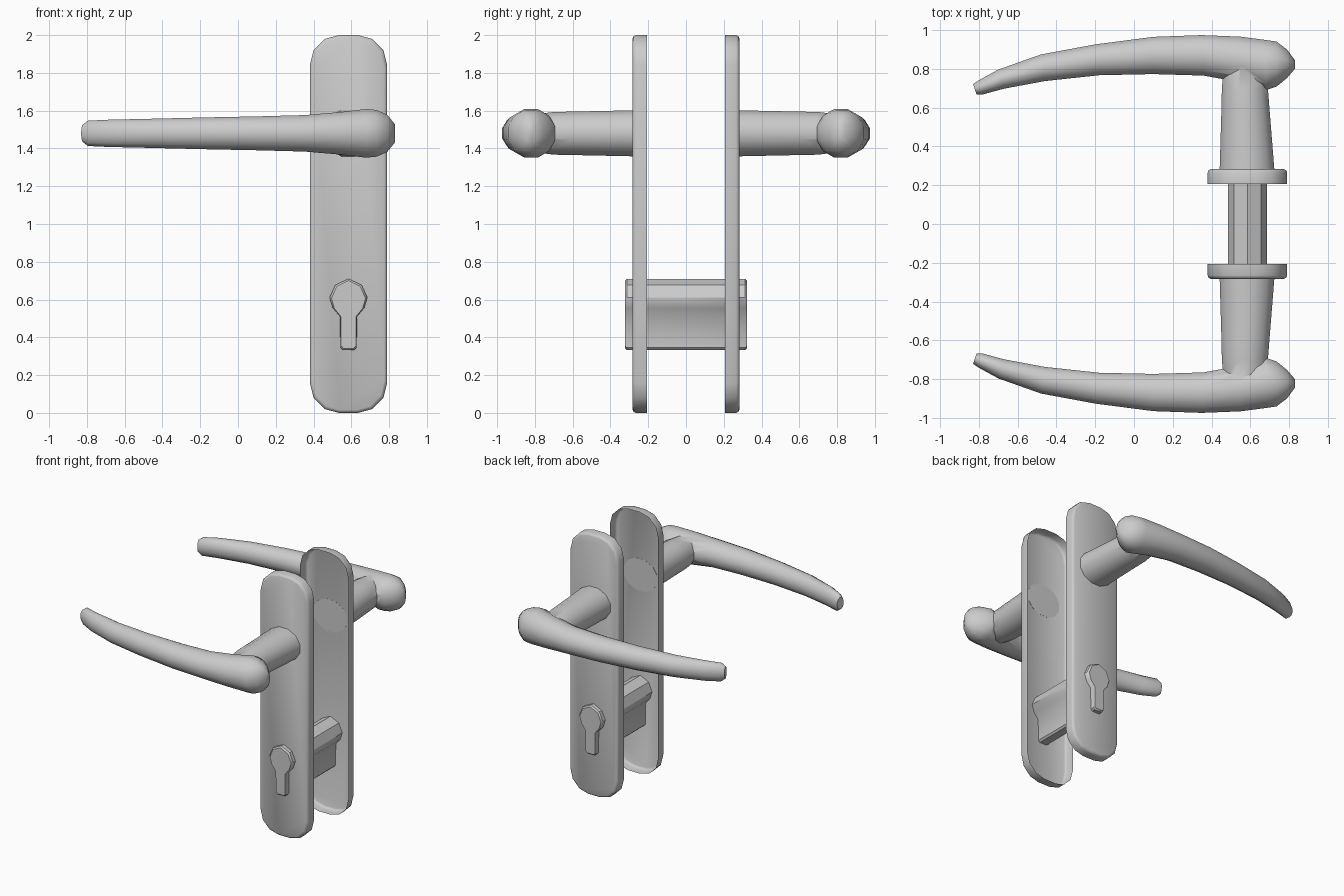
import bpy, bmesh, math
from mathutils import Vector

if "Cube" in bpy.data.objects:
    bpy.data.objects.remove(bpy.data.objects["Cube"])

CX, LEVER_Z = 0.585, 1.48


def loft(name, rings, cap_start=True, cap_end=True, angle=50):
    """Skin closed rings of points into a smooth-shaded object."""
    bm = bmesh.new()
    loops = [[bm.verts.new(p) for p in r] for r in rings]
    n = len(loops[0])
    for a, b in zip(loops, loops[1:]):
        for i in range(n):
            j = (i + 1) % n
            bm.faces.new((a[i], a[j], b[j], b[i]))
    if cap_start:
        bm.faces.new(loops[0][::-1])
    if cap_end:
        bm.faces.new(loops[-1])
    bmesh.ops.recalc_face_normals(bm, faces=bm.faces)
    mesh = bpy.data.meshes.new(name)
    bm.to_mesh(mesh)
    bm.free()
    ob = bpy.data.objects.new(name, mesh)
    bpy.context.collection.objects.link(ob)
    smooth(ob, angle)
    return ob


def smooth(ob, angle):
    bpy.ops.object.select_all(action='DESELECT')
    bpy.context.view_layer.objects.active = ob
    ob.select_set(True)
    bpy.ops.object.shade_smooth_by_angle(angle=math.radians(angle))


def ellipse(center, u, v, n=12):
    c, u, v = Vector(center), Vector(u), Vector(v)
    return [c + u * math.cos(t) + v * math.sin(t)
            for t in (2 * math.pi * (i + 0.5) / n for i in range(n))]


# plate outline: one corner mirrored to all four
corner = [(0.205, 0.84), (0.185, 0.92), (0.125, 0.98), (0.05, 1.0)]
half = corner + [(-x, z) for x, z in reversed(corner)]
outline = half + [(-x, -z) for x, z in half]


def plate_ring(y, inset):
    return [(CX + x * (1 - inset / 0.205), y, 1 + z * (1 - inset)) for x, z in outline]


# lever stations: outer edge x, y, inner edge x, y, half height
stations = [
    (-0.83, 0.722, -0.812, 0.668, 0.045),
    (-0.80, 0.742, -0.785, 0.667, 0.068),
    (-0.70, 0.797, -0.67, 0.698, 0.073),
    (-0.48, 0.875, -0.46, 0.737, 0.078),
    (-0.20, 0.927, -0.18, 0.767, 0.085),
    (0.10, 0.966, 0.10, 0.773, 0.091),
    (0.35, 0.975, 0.36, 0.765, 0.098),
    (0.55, 0.967, 0.55, 0.73, 0.115),
    (0.68, 0.95, 0.68, 0.69, 0.131),
    (0.735, 0.942, 0.735, 0.708, 0.125),
    (0.79, 0.90, 0.79, 0.753, 0.10),
    (0.83, 0.845, 0.83, 0.80, 0.05),
]

for side, s in (("front", -1), ("back", 1)):
    # hollow back plate, open towards the door
    loft(side + "_plate", [plate_ring(s * 0.207, 0), plate_ring(s * 0.265, 0),
                           plate_ring(s * 0.277, 0.005), plate_ring(s * 0.283, 0.016)],
         cap_start=False)

    # curved lever
    rings = []
    for ox, oy, ix, iy, hz in stations:
        o, i = Vector((ox, s * oy, LEVER_Z)), Vector((ix, s * iy, LEVER_Z))
        rings.append(ellipse((o + i) / 2, (o - i) / 2 * 1.03, (0, 0, hz * 1.02)))
    lever = loft(side + "_lever", rings)

    # neck joining lever to plate
    neck = loft(side + "_neck", [
        ellipse((x, s * y, LEVER_Z), (rx, 0, 0), (0, 0, rz))
        for x, y, rx, rz in ((0.583, 0.282, 0.146, 0.126), (0.575, 0.60, 0.128, 0.119),
                             (0.572, 0.70, 0.123, 0.117), (0.572, 0.83, 0.11, 0.10))])
    mod = lever.modifiers.new("join_neck", 'BOOLEAN')
    mod.operation, mod.solver, mod.object = 'UNION', 'EXACT', neck
    bpy.context.view_layer.objects.active = lever
    bpy.ops.object.modifier_apply(modifier=mod.name)
    bpy.data.objects.remove(neck)
    smooth(lever, 50)

# keyhole-profile lock cylinder through both plates
key = [(0.07, 0.677), (0.1, 0.61), (0.083, 0.555), (0.045, 0.51), (0.043, 0.345), (0.03, 0.332)]
profile = [(0, 0.71)] + key + [(-x, z) for x, z in reversed(key)]


def lock_ring(y, k):
    return [(CX + x * k, y, 0.52 + (z - 0.52) * (0.5 + k / 2)) for x, z in profile]


loft("lock_cylinder", [lock_ring(-0.322, 0.9), lock_ring(-0.312, 1),
                       lock_ring(0.312, 1), lock_ring(0.322, 0.9)], angle=40)
